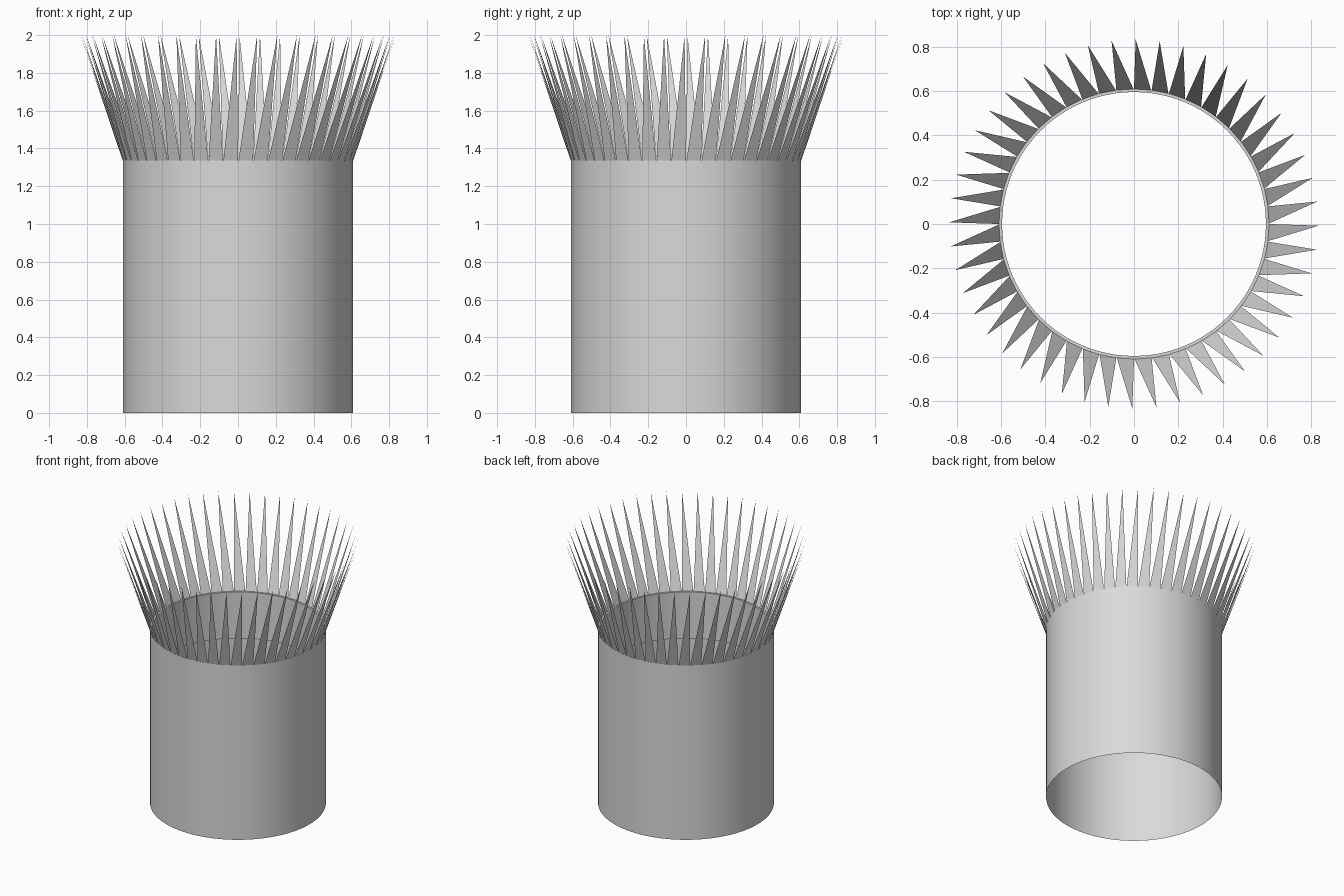
import bpy
import bmesh
import math
from mathutils import Vector

cube = bpy.data.objects.get("Cube")
if cube:
    bpy.data.objects.remove(cube, do_unlink=True)

COUNT = 48        # spikes around the rim
RADIUS = 0.61     # outer radius of the tube
TOP = 1.335       # height of the rim
STEP = 2 * math.pi / COUNT

grey = bpy.data.materials.new("light_grey")
grey.use_nodes = True
colour = (0.7, 0.7, 0.7, 1)
grey.diffuse_color = colour
grey.node_tree.nodes["Principled BSDF"].inputs["Base Color"].default_value = colour


def polar(radius, angle, z):
    return Vector((radius * math.cos(angle), radius * math.sin(angle), z))


def add_object(name, bm):
    mesh = bpy.data.meshes.new(name)
    bm.to_mesh(mesh)
    bm.free()
    mesh.materials.append(grey)
    obj = bpy.data.objects.new(name, mesh)
    bpy.context.collection.objects.link(obj)
    return obj


def lathe(name, profile):
    """Revolve an open (radius, height) profile around the z axis."""
    bm = bmesh.new()
    rings = [[bm.verts.new(polar(r, i * STEP / 2, z)) for i in range(COUNT * 2)]
             for r, z in profile]
    for low, high in zip(rings, rings[1:]):
        for i in range(COUNT * 2):
            j = (i + 1) % (COUNT * 2)
            bm.faces.new((low[i], low[j], high[j], high[i]))
    obj = add_object(name, bm)
    bpy.ops.object.select_all(action="DESELECT")
    obj.select_set(True)
    bpy.context.view_layer.objects.active = obj
    bpy.ops.object.shade_smooth_by_angle(angle=math.radians(30))
    return obj


# Open tube: thin wall with a thicker inner collar below the rim
lathe("tube", [(RADIUS, 0), (RADIUS, TOP), (0.596, TOP),
               (0.596, 0.98), (RADIUS - 0.001, 0.98)])

# Crown of flat spikes leaning outward, each with its tip over one base corner
bm = bmesh.new()
for i in range(COUNT):
    angle = i * STEP
    corners = (polar(RADIUS, angle - STEP * 0.97, TOP),
               polar(RADIUS, angle, TOP),
               polar(0.834, angle - 0.009, 2.0))
    bm.faces.new([bm.verts.new(c) for c in corners])
add_object("spike_crown", bm)
